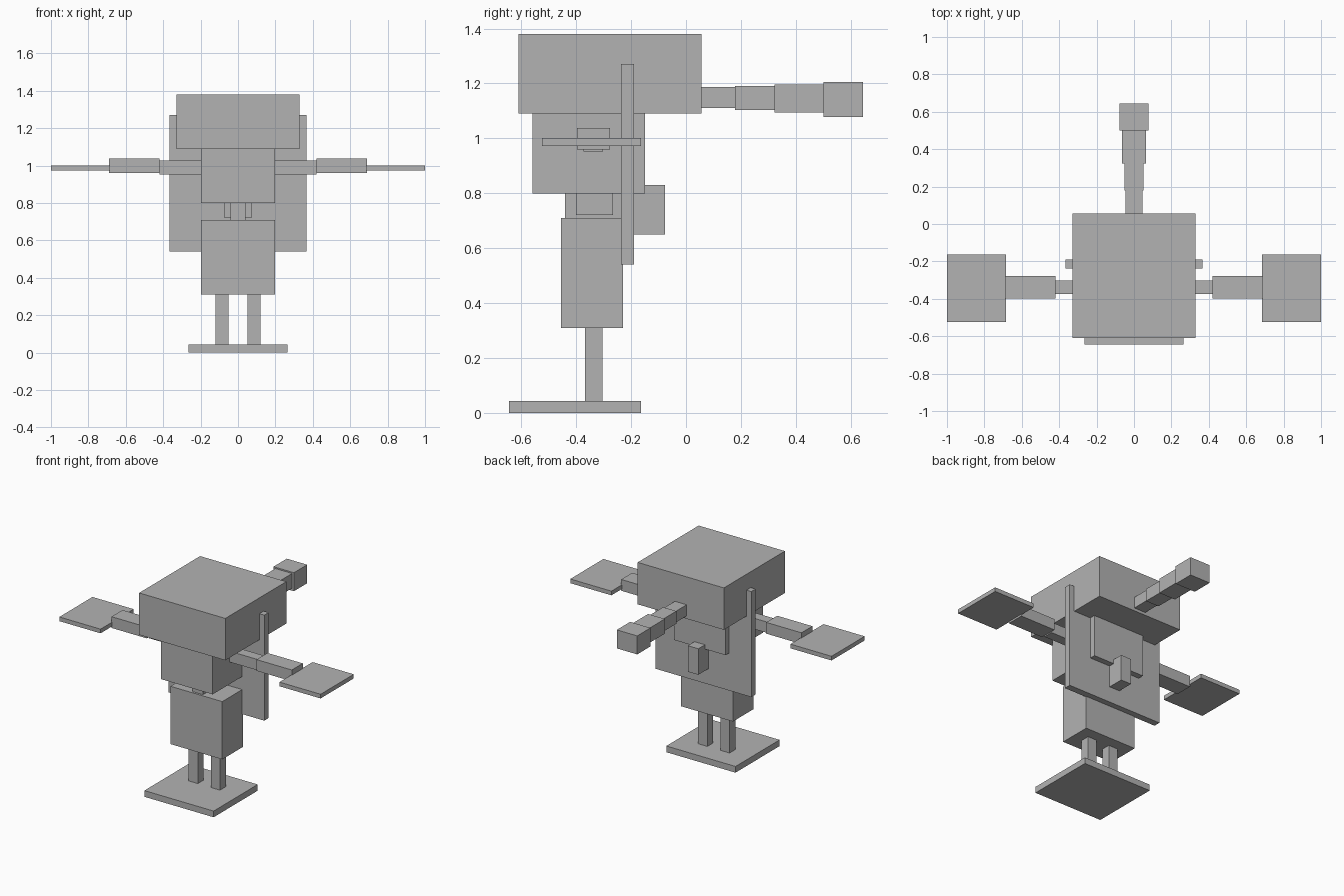
import bpy

if "Cube" in bpy.data.objects:
    bpy.data.objects.remove(bpy.data.objects["Cube"])

grey = bpy.data.materials.new("plain grey")
grey.diffuse_color = (0.45, 0.45, 0.45, 1)
grey.use_nodes = True
grey.node_tree.nodes["Principled BSDF"].inputs["Base Color"].default_value = grey.diffuse_color


def box(name, x, y, z):
    """Box spanning the given (min, max) ranges."""
    bpy.ops.mesh.primitive_cube_add(size=1)
    o = bpy.context.object
    o.name = name
    o.location = [(a + b) / 2 for a, b in (x, y, z)]
    o.scale = [b - a for a, b in (x, y, z)]
    bpy.ops.object.transform_apply(location=True, rotation=False, scale=True)
    o.data.materials.append(grey)
    return o


def centred(name, half, y, z):
    return box(name, (-half, half), y, z)


def pair(name, x, y, z):
    box(name + "_right", x, y, z)
    box(name + "_left", (-x[1], -x[0]), y, z)


# Head and body
centred("head", 0.33, (-0.61, 0.057), (1.09, 1.38))
centred("chest", 0.198, (-0.56, -0.15), (0.80, 1.09))
centred("waist", 0.04, (-0.44, -0.235), (0.71, 0.80))
centred("waist_collar", 0.073, (-0.40, -0.265), (0.72, 0.80))
centred("hips", 0.198, (-0.455, -0.23), (0.31, 0.71))

# Back plate and its knob
centred("back_plate", 0.367, (-0.237, -0.19), (0.54, 1.27))
centred("back_knob", 0.04, (-0.19, -0.077), (0.65, 0.83))

# Stepped rod behind the head, widening towards the tip
rod = [(0.045, 0.057, 0.178, 1.11, 1.187), (0.051, 0.178, 0.323, 1.104, 1.191),
       (0.064, 0.323, 0.50, 1.094, 1.196), (0.078, 0.50, 0.645, 1.077, 1.205)]
for i, (half, y0, y1, z0, z1) in enumerate(rod):
    centred(f"rod_segment_{i + 1}", half, (y0, y1), (z0, z1))

# Arms and flat hands
pair("upper_arm", (0.198, 0.42), (-0.373, -0.303), (0.952, 1.027))
pair("forearm", (0.42, 0.69), (-0.397, -0.277), (0.96, 1.038))
pair("hand", (0.685, 1.0), (-0.525, -0.163), (0.973, 1.002))

# Legs and base
pair("leg", (0.05, 0.12), (-0.368, -0.305), (0.043, 0.31))
centred("foot_plate", 0.265, (-0.645, -0.163), (0.0, 0.043))
